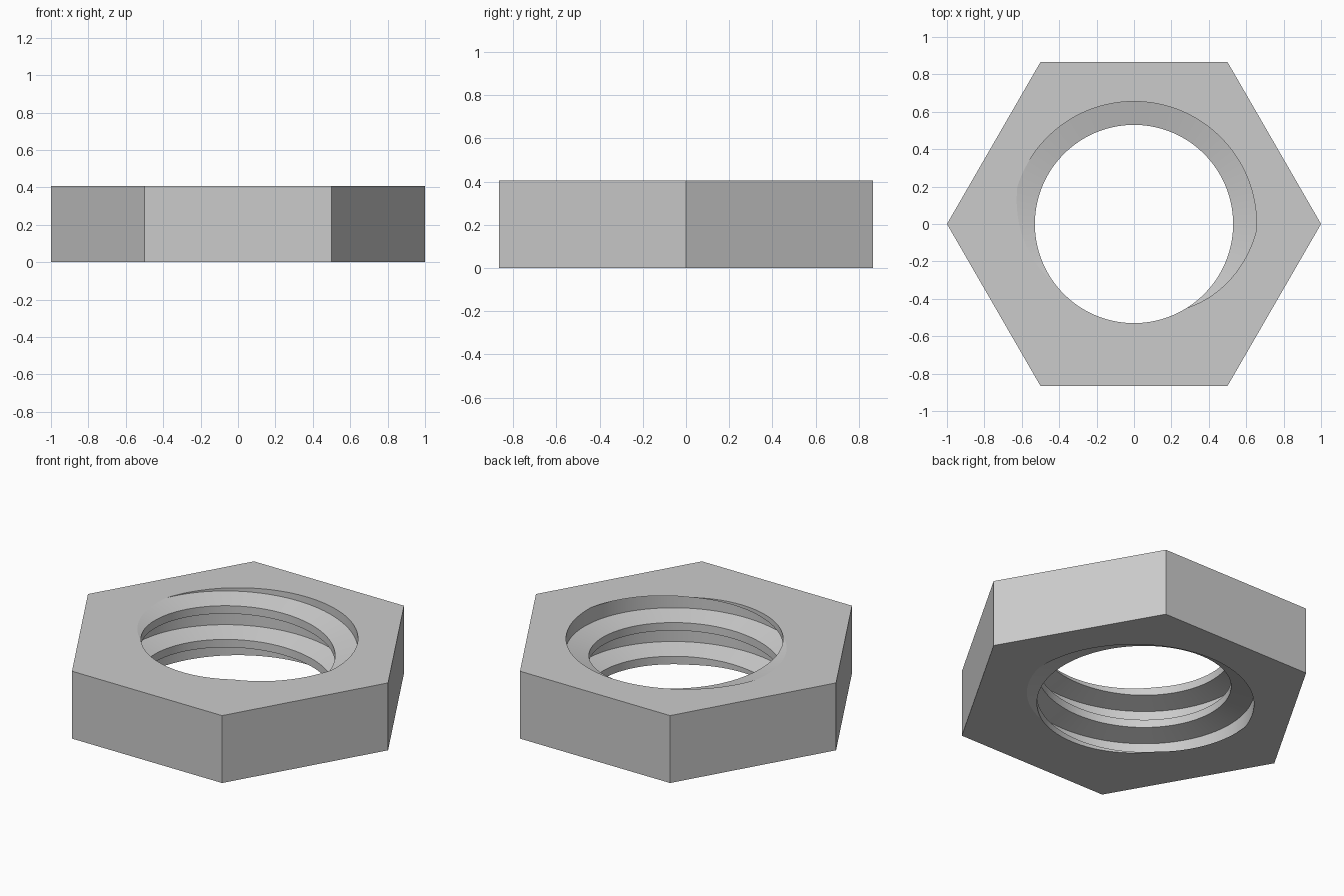
import bpy
import bmesh
import math

cube = bpy.data.objects.get("Cube")
if cube:
    bpy.data.objects.remove(cube, do_unlink=True)

HEIGHT = 0.406
PITCH = HEIGHT / 2
CREST_R, ROOT_R = 0.53, 0.655
CREST, FLANK = 0.048, 0.031      # axial widths in the thread profile
START = math.radians(217)        # where a crest's upper edge meets the top
SEGMENTS = 120

# One plain steel colour
steel = bpy.data.materials.new("steel_grey")
steel.use_nodes = True
grey = (0.6, 0.6, 0.6, 1)
steel.diffuse_color = grey
steel.node_tree.nodes["Principled BSDF"].inputs["Base Color"].default_value = grey

# Thread wall: a trapezoid profile swept along a right-hand helix
profile = [(0, CREST_R), (FLANK, ROOT_R), (PITCH - CREST - FLANK, ROOT_R),
           (PITCH - CREST, CREST_R)]
bm = bmesh.new()
columns = []
for i in range(SEGMENTS):
    turn = i / SEGMENTS
    angle = START + turn * math.tau
    column = []
    for lap in range(-5, 3):
        for up, r in profile:
            z = HEIGHT + (lap + turn) * PITCH + up
            column.append(bm.verts.new((r * math.cos(angle), r * math.sin(angle), z)))
    columns.append(column)

for i, left in enumerate(columns):
    # The last column joins the first one a full pitch higher
    right = columns[i + 1] if i + 1 < SEGMENTS else columns[0][len(profile):]
    for j in range(len(right) - 1):
        bm.faces.new((left[j], right[j], right[j + 1], left[j + 1]))

# Trim the thread to the thickness of the nut
for z, side in ((0, -1), (HEIGHT, 1)):
    bmesh.ops.bisect_plane(bm, geom=bm.verts[:] + bm.edges[:] + bm.faces[:], dist=1e-5,
                           plane_co=(0, 0, z), plane_no=(0, 0, side), clear_outer=True)
bmesh.ops.remove_doubles(bm, verts=bm.verts[:], dist=1e-5)

# Top and bottom faces: fill between a hexagon and the rim of the hole
hexagons = []
for z in (0, HEIGHT):
    rim = [e for e in bm.edges if e.is_boundary
           and all(abs(v.co.z - z) < 1e-4 for v in e.verts)]
    corners = [bm.verts.new((math.cos(k * math.tau / 6), math.sin(k * math.tau / 6), z))
               for k in range(6)]
    outline = [bm.edges.new((corners[k - 1], corners[k])) for k in range(6)]
    bmesh.ops.triangle_fill(bm, edges=rim + outline, use_beauty=True, normal=(0, 0, 1))
    hexagons.append(corners)

# Six outer flats
low, high = hexagons
for k in range(6):
    bm.faces.new((low[k - 1], low[k], high[k], high[k - 1]))

bmesh.ops.recalc_face_normals(bm, faces=bm.faces[:])
mesh = bpy.data.meshes.new("hex_nut")
bm.to_mesh(mesh)
bm.free()
mesh.materials.append(steel)
nut = bpy.data.objects.new("hex_nut", mesh)
bpy.context.collection.objects.link(nut)

# Smooth thread, crisp edges
bpy.ops.object.select_all(action="DESELECT")
nut.select_set(True)
bpy.context.view_layer.objects.active = nut
bpy.ops.object.shade_smooth_by_angle(angle=math.radians(10))
